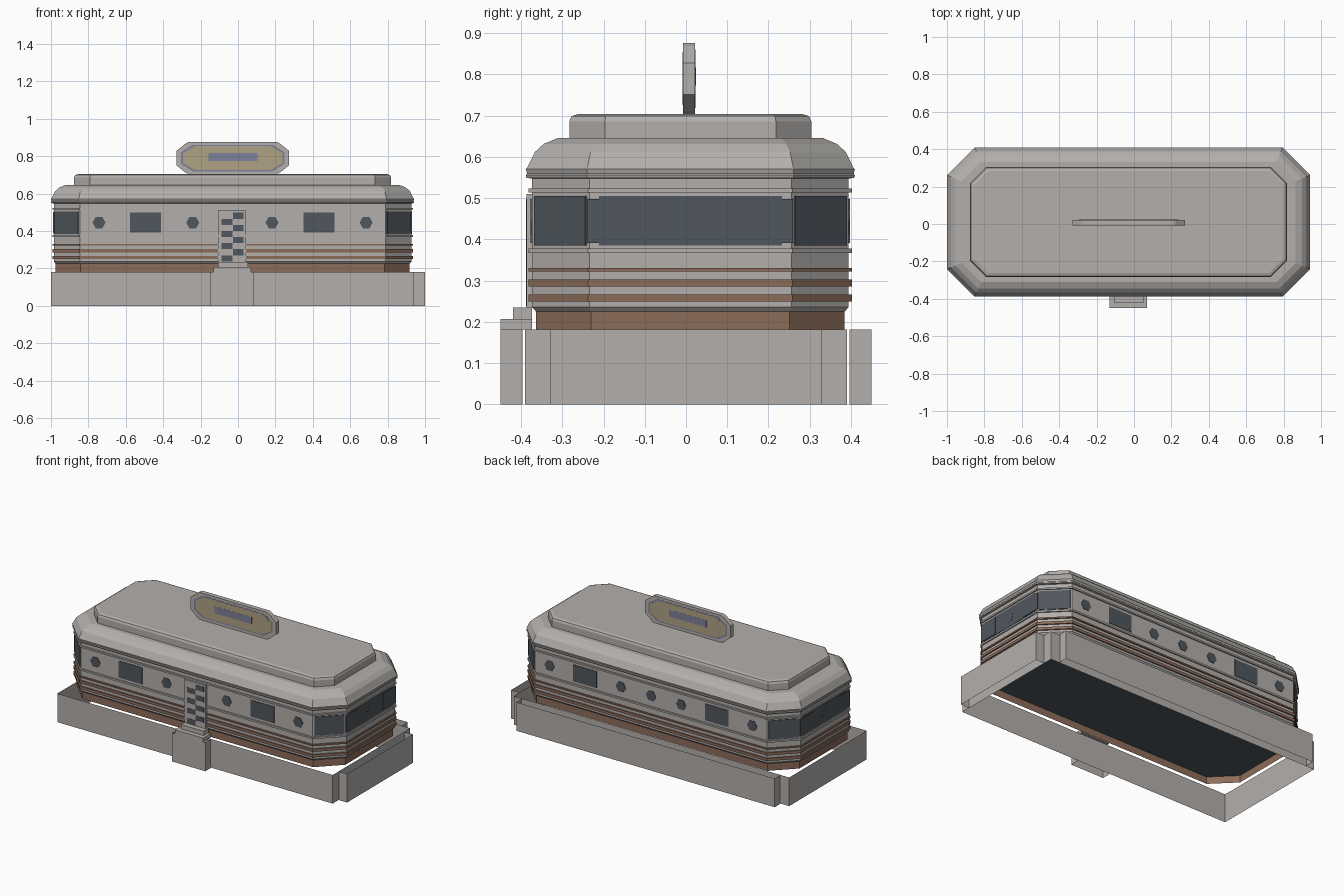
import bpy, bmesh, math
from mathutils import Vector

cube = bpy.data.objects.get("Cube")
if cube:
    bpy.data.objects.remove(cube, do_unlink=True)


def material(name, r, g, b):
    m = bpy.data.materials.new(name)
    m.use_nodes = True
    m.diffuse_color = (r, g, b, 1)
    m.node_tree.nodes["Principled BSDF"].inputs["Base Color"].default_value = (r, g, b, 1)
    return m


GREY = material("warm grey panel", 0.45, 0.43, 0.41)
BROWN = material("copper trim", 0.265, 0.15, 0.1)
GLASS = material("dark glass", 0.08, 0.095, 0.11)
BEIGE = material("sign beige", 0.43, 0.36, 0.23)
BLUE = material("sign blue", 0.21, 0.22, 0.33)

CX, CY = -0.029, 0.0105      # centre of the carriage body
HX, HY, LEG = 0.971, 0.399, 0.148
UP = Vector((0, 0, 1))


def finish(name, bm, mats, recalc=True):
    if recalc:
        bmesh.ops.recalc_face_normals(bm, faces=bm.faces)
    me = bpy.data.meshes.new(name)
    bm.to_mesh(me)
    bm.free()
    for m in mats:
        me.materials.append(m)
    ob = bpy.data.objects.new(name, me)
    bpy.context.collection.objects.link(ob)
    return ob


def octagon(d):
    """Chamfered plan outline, inset by d from the eave; the roof tier is a little shorter."""
    x = HX - d - (0.018 if d > 0.1 else 0)
    y, c = HY - d, LEG - 0.586 * d
    half = [(x - c, -y), (x, c - y), (x, y - c), (x - c, y)]
    return [(CX + s * px, CY + s * py) for s in (1, -1) for px, py in half]


def prism(name, outline, base, normal, depth, mat, sink=0.004):
    """Outline in (along wall, height), pushed out along the normal."""
    n = Vector(normal).normalized()
    t = UP.cross(n)
    bm = bmesh.new()
    rings = [[bm.verts.new(Vector(base) + t * u + UP * v + n * k) for u, v in outline]
             for k in (-sink, depth)]
    bm.faces.new(rings[0][::-1])
    bm.faces.new(rings[1])
    for i in range(len(outline)):
        j = (i + 1) % len(outline)
        bm.faces.new((rings[0][i], rings[0][j], rings[1][j], rings[1][i]))
    return finish(name, bm, [mat])


def rect(w, h):
    return [(-w, -h), (w, -h), (w, h), (-w, h)]


def hexagon(r):
    return [(r * math.cos(a * math.pi / 3), r * math.sin(a * math.pi / 3)) for a in range(6)]


def box(name, x0, x1, y0, y1, z0, z1, mat):
    prism(name, rect((x1 - x0) / 2, (z1 - z0) / 2),
          ((x0 + x1) / 2, y1, (z0 + z1) / 2), (0, -1, 0), y1 - y0, mat, 0)


# Body: one stack of chamfered rings, each (height, inset, colour of the band below)
profile = [(0.18, 0.025, 0), (0.225, 0.025, 1), (0.236, 0.015, 0)]
for z0, z1, colour in [(0.25, 0.267, 1), (0.286, 0.303, 1), (0.322, 0.331, 1),
                       (0.367, 0.378, 0), (0.514, 0.524, 0)]:
    profile += [(z0, 0.015, 0), (z0, 0.007, colour), (z1, 0.007, colour), (z1, 0.015, colour)]
profile += [(0.548, 0.015, 0), (0.549, 0.002, 0), (0.556, 0, 0), (0.56, 0.003, 0), (0.571, 0, 0),
            (0.575, 0.004, 0), (0.612, 0.022, 0), (0.632, 0.044, 0), (0.646, 0.078, 0),
            (0.646, 0.1055, 0), (0.686, 0.1055, 0), (0.699, 0.111, 0), (0.704, 0.127, 0)]
bm = bmesh.new()
rings = [[bm.verts.new((x, y, z)) for x, y in octagon(d)] for z, d, c in profile]
for k in range(1, len(rings)):
    a, b = rings[k - 1], rings[k]
    for i in range(8):
        j = (i + 1) % 8
        bm.faces.new((a[i], a[j], b[j], b[i])).material_index = profile[k][2]
# Dark floor, raised inside the open copper base
bm.faces.new(rings[1][::-1]).material_index = 2
bm.faces.new(rings[-1])
finish("carriage_body", bm, [GREY, BROWN, GLASS], recalc=False)


# Foundation: an upright sheet all round, with three projecting bays
def sheet(name, path, closed=False):
    bm = bmesh.new()
    cols = [[bm.verts.new((x, y, z)) for z in (0, 0.182)] for x, y in path]
    pairs = list(zip(cols, cols[1:])) + ([(cols[-1], cols[0])] if closed else [])
    for a, b in pairs:
        bm.faces.new((a[0], b[0], b[1], a[1]))
    finish(name, bm, [GREY], recalc=False)


sheet("foundation_skirt", [(-1, -0.39), (0.94, -0.39), (0.94, 0.39), (-1, 0.39)], True)
sheet("entrance_plinth", [(-0.15, -0.397), (-0.15, -0.45), (0.085, -0.45), (0.085, -0.397)])
sheet("right_bay", [(0.942, -0.33), (1, -0.33), (1, 0.33), (0.942, 0.33)])
sheet("back_bay", [(0.88, 0.397), (0.88, 0.45), (-0.94, 0.45), (-0.94, 0.397)])

# Entrance steps and door
box("lower_step", -0.13, 0.07, -0.45, -0.373, 0.182, 0.207, GREY)
box("upper_step", -0.108, 0.053, -0.42, -0.373, 0.207, 0.235, GREY)
box("door", -0.107, 0.043, -0.387, -0.372, 0.235, 0.51, GREY)
ROW = 0.0325
for row in range(8):
    x = -0.058 if row % 2 == 0 else 0.001
    prism("door_check", rect(0.029, ROW / 2), (x, -0.387, 0.254 + row * ROW), (0, -1, 0), 0.001, GLASS)

# Side windows, front and back
WALL = 0.015
ZW = 0.445
for side, sy in (("front", -1), ("back", 1)):
    y = CY + sy * (HY - WALL)
    ports = [-0.743, -0.242, 0.182, 0.685] + ([-0.03] if sy > 0 else [])
    for x in ports:
        prism(side + "_porthole", hexagon(0.035), (x, y, ZW), (0, sy, 0), 0.003, GLASS)
    for x in (-0.494, 0.434):
        prism(side + "_window", rect(0.083, 0.053), (x, y, ZW), (0, sy, 0), 0.003, GLASS)

# End and corner windows
for side, sx in (("right", 1), ("left", -1)):
    x = CX + sx * (HX - WALL)
    prism(side + "_end_glass", rect(0.222, 0.06), (x, CY, ZW), (sx, 0, 0), 0.002, GLASS)
    prism(side + "_end_porthole", hexagon(0.035), (x, CY, ZW), (sx, 0, 0), 0.003, GLASS)
    for sy in (-1, 1):
        prism(side + "_end_window", rect(0.063, 0.053), (x, CY + sy * 0.186, ZW), (sx, 0, 0), 0.004, GLASS)
        c = (LEG - 0.586 * WALL) / 2
        corner = (x - sx * c, CY + sy * (HY - WALL - c), ZW)
        prism(side + "_corner_window", rect(0.088, 0.06), corner, (sx, sy, 0), 0.004, GLASS)


# Roof sign with framed panels on both faces
def plaque(inset):
    quarter = [(0.302, 0.038), (0.252, 0.078), (0.236, 0.086)]
    q = [(u - inset, v - inset * (0.3 if u > 0.3 else 0.6)) for u, v in quarter]
    top = q + [(-u, v) for u, v in reversed(q)]
    return top + [(-u, -v) for u, v in top]


SIGN = (-0.028, 0.0075, 0.79)
prism("sign_board", plaque(0), SIGN, (0, -1, 0), 0.0145, GREY, 0.0145)
for sy in (-1, 1):
    face = (SIGN[0], SIGN[1] + sy * 0.0145, SIGN[2])
    prism("sign_border", plaque(0.025), face, (0, sy, 0), 0.0006, BLUE, 0.001)
    prism("sign_panel", plaque(0.036), face, (0, sy, 0), 0.0012, BEIGE, 0.001)
    prism("sign_bar", rect(0.131, 0.022), (face[0], face[1], 0.795), (0, sy, 0), 0.0018, BLUE, 0.001)
